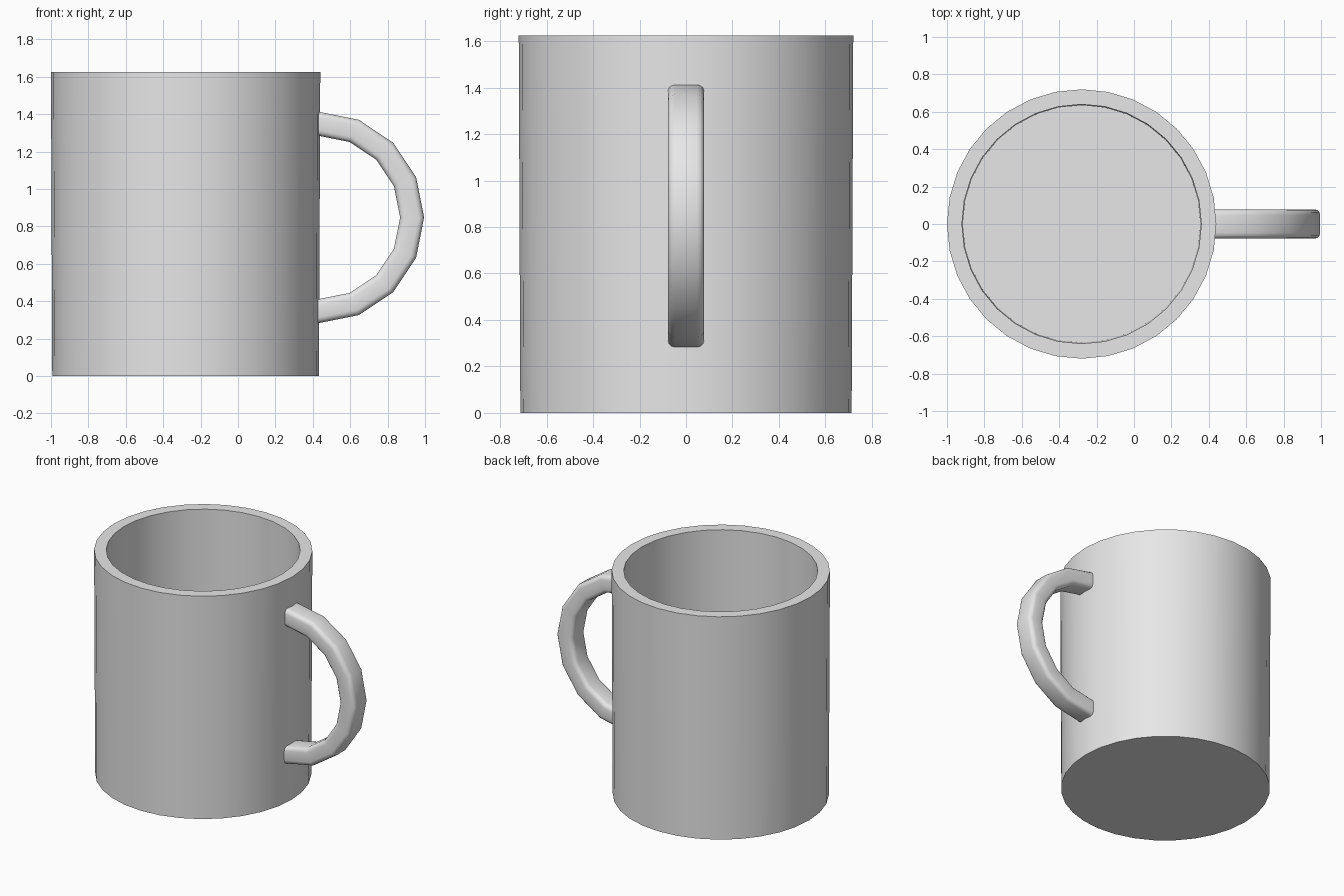
import bpy, bmesh
from math import sin, cos, pi, radians

cube = bpy.data.objects.get("Cube")
if cube:
    bpy.data.objects.remove(cube, do_unlink=True)

GREY = (0.8, 0.8, 0.8, 1)
grey = bpy.data.materials.new("plain_grey")
grey.use_nodes = True
grey.diffuse_color = GREY
grey.node_tree.nodes["Principled BSDF"].inputs["Base Color"].default_value = GREY


def loft(name, rings):
    """Skin closed rings in order and cap both ends."""
    bm = bmesh.new()
    loops = [[bm.verts.new(p) for p in ring] for ring in rings]
    n = len(loops[0])
    for a, b in zip(loops, loops[1:]):
        for i in range(n):
            j = (i + 1) % n
            bm.faces.new((a[i], a[j], b[j], b[i]))
    bm.faces.new(loops[0])
    bm.faces.new(loops[-1])
    bmesh.ops.recalc_face_normals(bm, faces=bm.faces)
    mesh = bpy.data.meshes.new(name)
    bm.to_mesh(mesh)
    bm.free()
    mesh.materials.append(grey)
    obj = bpy.data.objects.new(name, mesh)
    bpy.context.collection.objects.link(obj)
    bpy.ops.object.select_all(action="DESELECT")
    obj.select_set(True)
    bpy.context.view_layer.objects.active = obj
    bpy.ops.object.shade_smooth_by_angle(angle=radians(40))
    return obj


# Cup: outer wall, rim, inner wall and floor, slightly wider at the top
CUP_X, SIDES = -0.28, 32


def circle(radius, z):
    return [(CUP_X + radius * cos(2 * pi * i / SIDES),
             radius * sin(2 * pi * i / SIDES), z) for i in range(SIDES)]


profile = [(0.713, 0), (0.72, 1.625), (0.64, 1.625), (0.635, 0.08)]
loft("cup_body", [circle(r, z) for r, z in profile])

# Handle: rounded bar swept along a half circle, ends sunk into the wall
HANDLE_X, HANDLE_Z, BEND = 0.43, 0.848, 0.501
HALF_THICK, HALF_WIDE, ROUND, STEPS = 0.064, 0.078, 0.03, 3


def bar_section():
    points = []
    for k, (sx, sy) in enumerate([(1, 1), (-1, 1), (-1, -1), (1, -1)]):
        for s in range(STEPS + 1):
            a = (k + s / STEPS) * pi / 2
            points.append((sx * (HALF_THICK - ROUND) + ROUND * cos(a),
                           sy * (HALF_WIDE - ROUND) + ROUND * sin(a)))
    return points


def bar_ring(angle, shift=0):
    return [(HANDLE_X + shift + (BEND + u) * cos(angle), v,
             HANDLE_Z + (BEND + u) * sin(angle)) for u, v in bar_section()]


arc = [bar_ring(pi / 2 - i * pi / 8) for i in range(9)]
loft("handle", [bar_ring(pi / 2, -0.03)] + arc + [bar_ring(-pi / 2, -0.03)])
